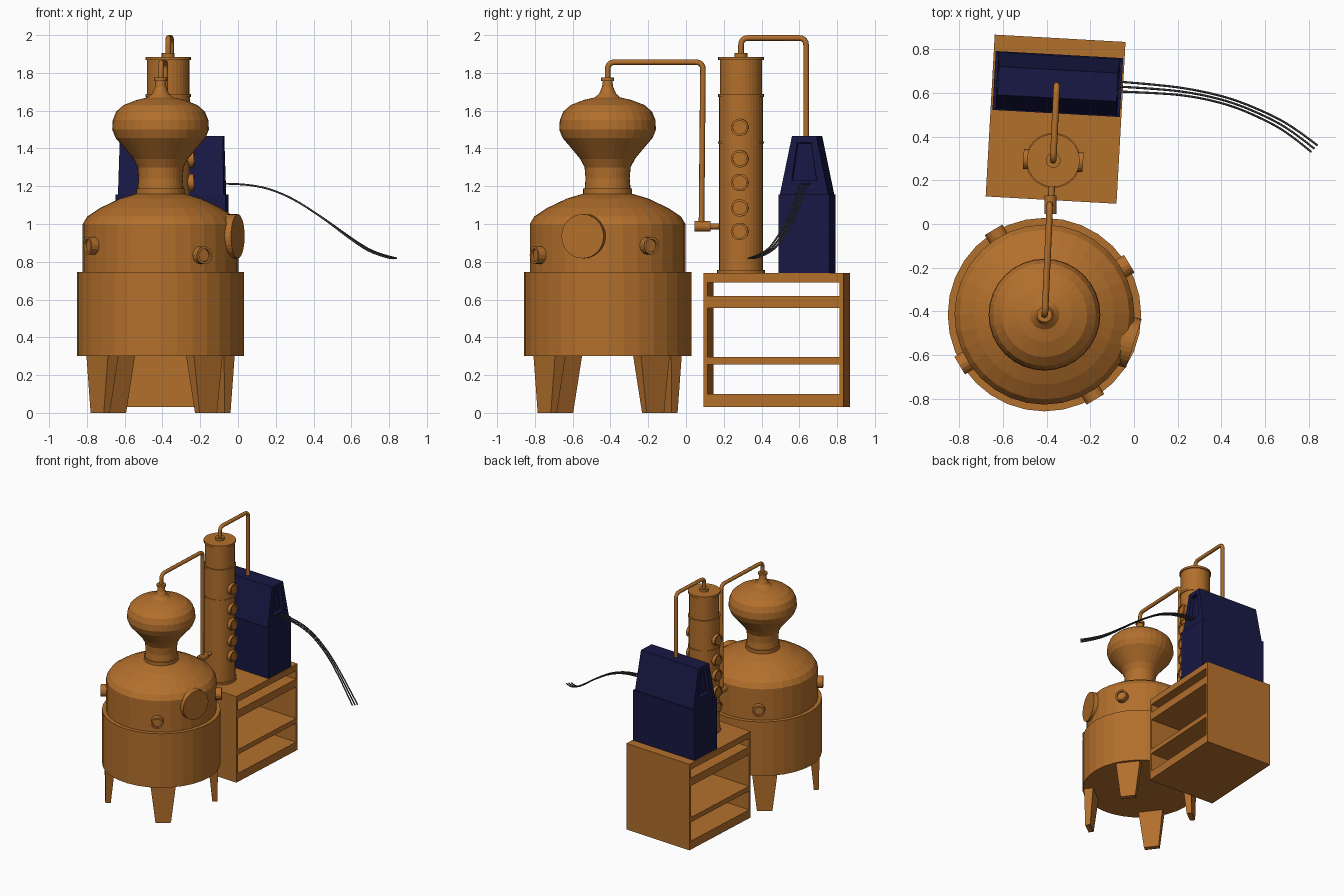
import bpy, bmesh
from math import radians, cos, sin, pi
from mathutils import Matrix, Vector

if "Cube" in bpy.data.objects:
    bpy.data.objects.remove(bpy.data.objects["Cube"])


def material(name, rgb):
    m = bpy.data.materials.new(name)
    m.diffuse_color = (*rgb, 1)
    m.use_nodes = True
    m.node_tree.nodes["Principled BSDF"].inputs["Base Color"].default_value = m.diffuse_color
    return m


COPPER = material("copper", (0.45, 0.16, 0.025))
BLUE = material("dark_blue", (0.009, 0.009, 0.06))
GREY = material("cable_grey", (0.05, 0.05, 0.05))


def finish(name, bm, mat, matrix=Matrix()):
    bmesh.ops.remove_doubles(bm, verts=bm.verts, dist=1e-5)
    bmesh.ops.recalc_face_normals(bm, faces=bm.faces)
    me = bpy.data.meshes.new(name)
    bm.to_mesh(me)
    bm.free()
    me.materials.append(mat)
    ob = bpy.data.objects.new(name, me)
    ob.matrix_world = matrix
    bpy.context.collection.objects.link(ob)
    return ob


def lathe(name, profile, matrix, n=32, mat=COPPER):
    """Spin (radius, height) points around local z."""
    bm = bmesh.new()
    vs = [bm.verts.new((r, 0, z)) for r, z in profile]
    es = [bm.edges.new(p) for p in zip(vs, vs[1:])]
    bmesh.ops.spin(bm, geom=vs + es, axis=(0, 0, 1), cent=(0, 0, 0),
                   angle=2 * pi, steps=n, use_merge=True)
    return finish(name, bm, mat, matrix)


def block(name, lo, hi, matrix, mat, taper=(1, 1)):
    """Box from lo to hi; the top face is scaled by taper."""
    bm = bmesh.new()
    bmesh.ops.create_cube(bm, size=1)
    lo, hi = Vector(lo), Vector(hi)
    mid, size = (lo + hi) / 2, hi - lo
    for v in bm.verts:
        k = taper if v.co.z > 0 else (1, 1)
        v.co = mid + Vector((v.co.x * size.x * k[0], v.co.y * size.y * k[1], v.co.z * size.z))
    return finish(name, bm, mat, matrix)


def tube(name, pts, r, mat, bend=0.0, kind='POLY'):
    """Round tube along a path, optionally with filleted corners."""
    pts = [Vector(p) for p in pts]
    path = [pts[0]]
    for a, b, c in zip(pts, pts[1:], pts[2:]):
        if bend:
            p, q = b + (a - b).normalized() * bend, b + (c - b).normalized() * bend
            path += [p.lerp(b, t).lerp(b.lerp(q, t), t) for t in (0, .25, .5, .75, 1)]
        else:
            path.append(b)
    path.append(pts[-1])
    cu = bpy.data.curves.new(name, 'CURVE')
    cu.dimensions = '3D'
    cu.bevel_depth, cu.bevel_resolution, cu.use_fill_caps = r, 2, True
    sp = cu.splines.new(kind)
    sp.points.add(len(path) - 1)
    for s, p in zip(sp.points, path):
        s.co = (*p, 1)
    if kind == 'NURBS':
        sp.use_endpoint_u, sp.order_u, sp.resolution_u = True, 3, 5
    tmp = bpy.data.objects.new(name + "_path", cu)
    bpy.context.collection.objects.link(tmp)
    me = bpy.data.meshes.new_from_object(tmp.evaluated_get(bpy.context.evaluated_depsgraph_get()))
    bpy.data.objects.remove(tmp)
    me.materials.clear()
    me.materials.append(mat)
    for f in me.polygons:
        f.use_smooth = len(f.vertices) == 4
    ob = bpy.data.objects.new(name, me)
    bpy.context.collection.objects.link(ob)
    return ob


def outward(centre, angle, radius, z):
    """Frame whose z axis points horizontally away from a vertical axis."""
    return (Matrix.Translation((centre[0], centre[1], z)) @ Matrix.Rotation(radians(angle), 4, 'Z')
            @ Matrix.Translation((radius, 0, 0)) @ Matrix.Rotation(pi / 2, 4, 'Y'))


# Pot: heater base, domed body, neck and bulb
POT = (-0.41, -0.415)
pot = Matrix.Translation((*POT, 0))
lathe("heater_base", [(0, .3), (.443, .3), (.443, .745), (.41, .745), (0, .745)], pot)
lathe("pot_body", [(0, .74), (.412, .74), (.412, 1.0), (.388, 1.04), (.32, 1.085), (.215, 1.135),
                   (.12, 1.163), (0, 1.163)], pot)
lathe("pot_neck_ring", [(0, 1.16), (.13, 1.16), (.13, 1.187), (0, 1.187)], pot)
lathe("pot_bulb", [(0, 1.18), (.122, 1.18), (.117, 1.24), (.122, 1.3), (.145, 1.345), (.195, 1.405),
                   (.238, 1.455), (.256, 1.5), (.253, 1.55), (.235, 1.595), (.195, 1.63),
                   (.125, 1.657), (.068, 1.67), (.045, 1.69), (.03, 1.725), (.024, 1.765),
                   (0, 1.765)], pot)
lathe("pot_top_ring", [(0, 1.758), (.035, 1.758), (.035, 1.775), (0, 1.775)], pot, 16)

# Pot door, nozzles and legs
lathe("pot_door", [(0, 0), (.117, 0), (.117, .1), (0, .1)], outward(POT, -18, .33, .935), 32)
for i in range(4):
    lathe(f"pot_nozzle_{i}", [(0, 0), (.047, 0), (.047, .075), (.034, .075), (.034, .06), (0, .06)],
          outward(POT, 31 + 90 * i, .378, .885 if i % 2 == 0 else .835), 16)
    bm = bmesh.new()
    bmesh.ops.create_cube(bm, size=2)
    for v in bm.verts:
        top = v.co.z > 0
        half, inner = (.095, .35) if top else (.058, .38)
        v.co = (.42 if v.co.x > 0 else inner, half * v.co.y, .305 if top else 0)
    finish(f"leg_{i}", bm, COPPER, pot @ Matrix.Rotation(radians(37 + 90 * i), 4, 'Z'))

# Open cabinet: two end panels and four shelves
turn = Matrix.Rotation(radians(-3.2), 4, 'Z')
cab = Matrix.Translation((-.359, .48, 0)) @ turn
for name, y in (("front", -.371), ("back", .351)):
    block(f"cabinet_{name}_panel", (-.3, y, .03), (.3, y + .02, .74), cab, COPPER)
for name, z0, z1 in (("bottom", .03, .1), ("lower", .255, .295), ("upper", .555, .62), ("top", .69, .74)):
    block(f"cabinet_{name}_shelf", (-.3, -.36, z0), (.3, .36, z1), cab, COPPER)

# Column with bands and portholes on both sides
COL = (-.37, .291)
col = Matrix.Translation((*COL, 0))
lathe("column", [(0, .74), (.126, .74), (.126, .757), (.116, .757), (.116, 1.425), (.121, 1.425),
                 (.121, 1.438), (.116, 1.438), (.116, 1.672), (.121, 1.672), (.121, 1.687),
                 (.112, 1.687), (.112, 1.868), (.121, 1.868), (.121, 1.885), (0, 1.885)], col)
lathe("column_cap", [(0, 1.88), (.034, 1.88), (.034, 1.905), (0, 1.905)], col, 16)
for side, a in (("right", -3.2), ("left", 176.8)):
    for i, z in enumerate((.96, 1.085, 1.22, 1.345, 1.512)):
        lathe(f"porthole_{side}_{i}", [(0, 0), (.046, 0), (.046, .042), (.035, .042), (.035, .033), (0, .033)],
              outward(COL, a, .095, z), 20)

# Condenser: lower box and tapered hood with recessed ends
con = Matrix.Translation((-.349, .641, 0)) @ turn
block("condenser_box", (-.292, -.135, .74), (.292, .135, 1.155), con, BLUE)
hood = block("condenser_hood", (-.28, -.13, 1.15), (.28, .13, 1.465), con, BLUE, (.975, .5))
bm = bmesh.new()
bm.from_mesh(hood.data)
ends = [f for f in bm.faces if abs(f.normal.x) > .9]
bmesh.ops.inset_individual(bm, faces=ends, thickness=.034, use_even_offset=True)
for f in ends:
    for v in f.verts:
        if v.co.z < 1.25:
            v.co.z += .045
            v.co.y *= .75
bmesh.ops.inset_individual(bm, faces=ends, thickness=.004, depth=-.03)
bm.to_mesh(hood.data)
bm.free()

# Vapour pipes
tube("pot_pipe", [(-.41, -.415, 1.76), (-.408, -.415, 1.857), (-.385, .09, 1.857), (-.383, .082, .99)],
     .015, COPPER, .04)
tube("connector_pipe", [(-.383, .06, .987), (-.375, .2, .987)], .015, COPPER)
lathe("connector", [(0, 0), (.028, 0), (.028, .085), (0, .085)], outward((-.383, 0), 90, .045, .987), 16)
tube("column_pipe", [(*COL, 1.89), (*COL, 1.985), (-.354, .636, 1.985), (-.354, .636, 1.45)],
     .015, COPPER, .04)

# Three hanging cables
for i, k in enumerate((-1, 0, 1)):
    tube(f"cable_{i}", [(-.1, .631 + .023 * k, 1.213), (.06, .622 + .02 * k, 1.215),
                        (.25, .605 + .016 * k, 1.16), (.44, .562 + .016 * k, 1.04),
                        (.6 + .005 * k, .495 + .016 * k, .92), (.72 + .01 * k, .43 + .015 * k, .842),
                        (.826 + .014 * k, .345 + .015 * k, .818)], .005, GREY, kind='NURBS')
